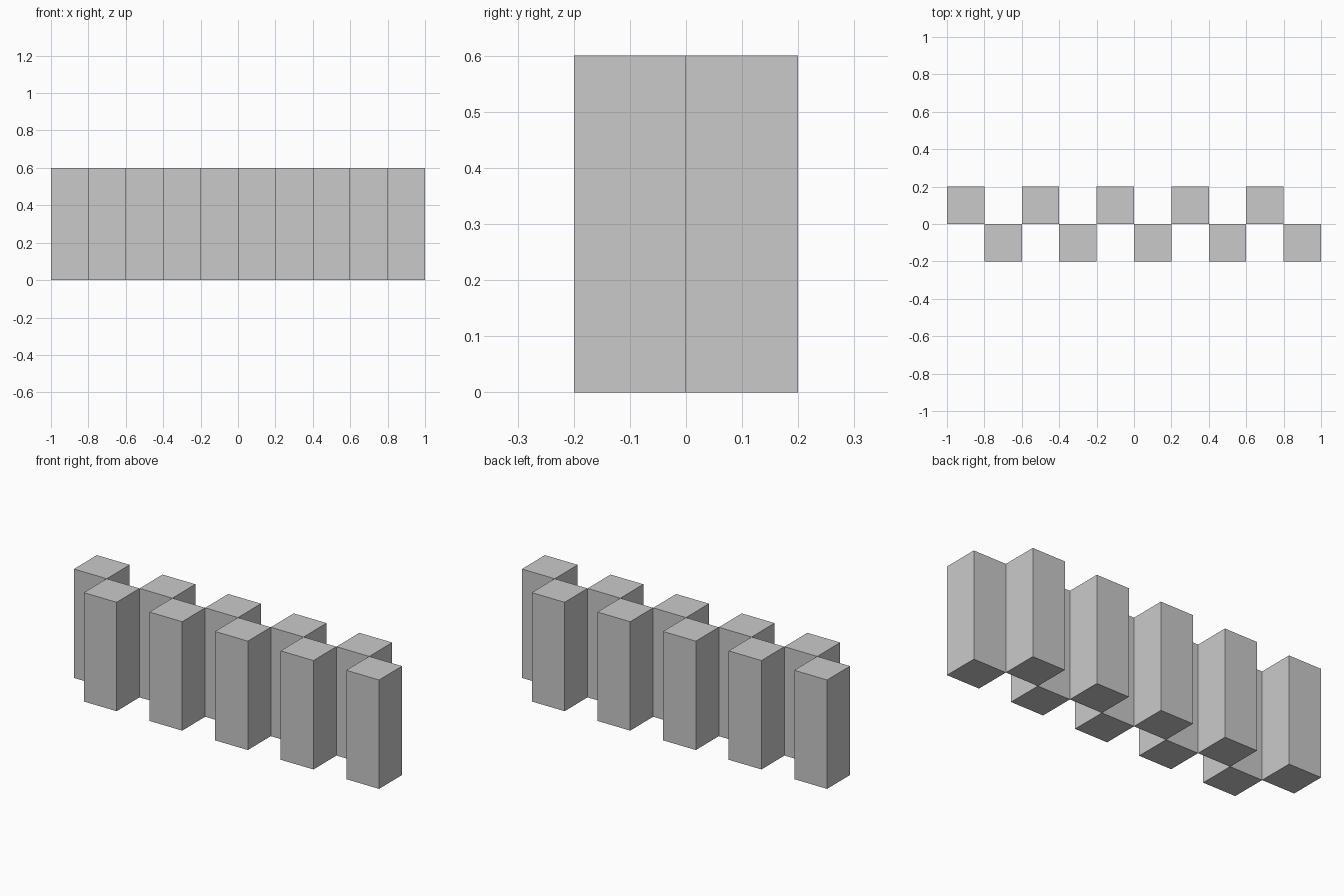
import bpy

cube = bpy.data.objects.get("Cube")
if cube:
    bpy.data.objects.remove(cube, do_unlink=True)

WIDTH, HEIGHT, COUNT = 0.2, 0.6, 10

# Plain grey for every block
grey = bpy.data.materials.new("light_grey")
grey.use_nodes = True
colour = (0.59, 0.59, 0.59, 1)
grey.diffuse_color = colour
grey.node_tree.nodes["Principled BSDF"].inputs["Base Color"].default_value = colour


def add_block(name, x, y):
    bpy.ops.mesh.primitive_cube_add(size=1, location=(x, y, HEIGHT / 2))
    block = bpy.context.object
    block.name = name
    block.scale = (WIDTH, WIDTH, HEIGHT)
    bpy.ops.object.transform_apply(location=False, rotation=False, scale=True)
    block.data.materials.append(grey)


# Upright blocks alternating between the back and front rows
for i in range(COUNT):
    row, side = ("back", 1) if i % 2 == 0 else ("front", -1)
    add_block(f"{row}_block_{i // 2 + 1}",
              (i - (COUNT - 1) / 2) * WIDTH, side * WIDTH / 2)
